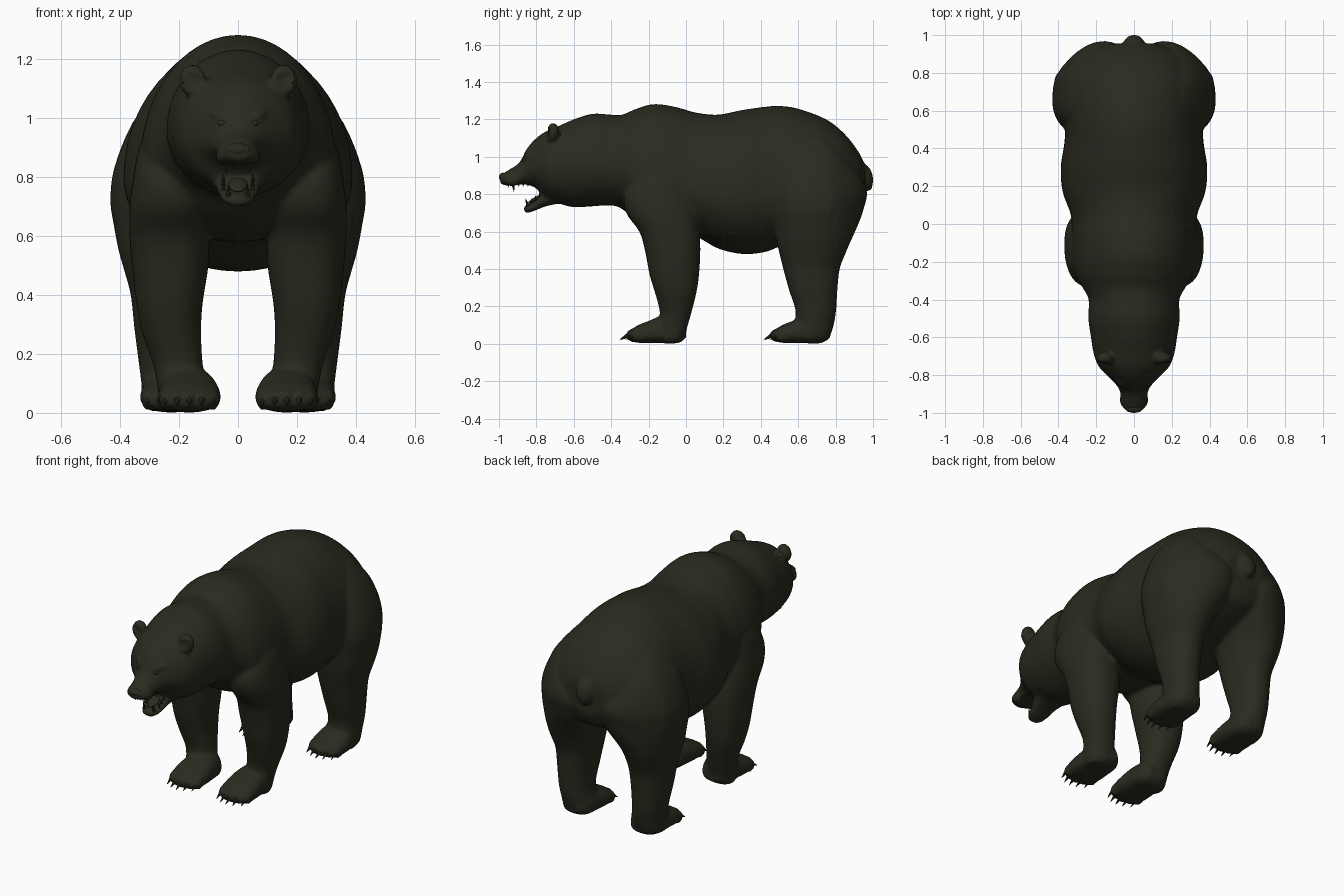
import bpy, bmesh, math
from mathutils import Matrix, Vector

if "Cube" in bpy.data.objects:
    bpy.data.objects.remove(bpy.data.objects["Cube"])

fur_mat = bpy.data.materials.new("dark olive fur")
fur_mat.diffuse_color = (0.024, 0.0235, 0.014, 1)
fur_mat.use_nodes = True
fur_mat.node_tree.nodes["Principled BSDF"].inputs["Base Color"].default_value = fur_mat.diffuse_color


def spline(rows, steps=4):
    """Catmull-Rom interpolation of section rows."""
    out = []
    for i in range(len(rows) - 1):
        p = [rows[max(i - 1, 0)], rows[i], rows[i + 1], rows[min(i + 2, len(rows) - 1)]]
        for s in range(steps):
            t = s / steps
            out.append([0.5 * (2 * b + (c - a) * t + (2 * a - 5 * b + 4 * c - d) * t * t
                               + (3 * b - a - 3 * c + d) * t ** 3) for a, b, c, d in zip(*p)])
    return out + [list(rows[-1])]


def loft(bm, rows, axis, power=0.9, n=32):
    """Closed tube; row = position, centre x, half width, low, widest, high."""
    rings = []
    for pos, cx, rx, lo, mid, hi in spline(rows):
        ring = []
        for k in range(n):
            a = 2 * math.pi * k / n
            c, s = math.cos(a), math.sin(a)
            u = cx + rx * math.copysign(abs(c) ** power, c)
            v = mid + (hi - mid if s > 0 else mid - lo) * math.copysign(abs(s) ** power, s)
            ring.append(bm.verts.new((u, pos, v) if axis == 'y' else (u, v, pos)))
        rings.append(ring)
    for r, q in zip(rings, rings[1:]):
        for k in range(n):
            bm.faces.new((r[k], r[(k + 1) % n], q[(k + 1) % n], q[k]))
    bm.faces.new(rings[0])
    bm.faces.new(rings[-1])
    return [v for r in rings for v in r]


def ball(bm, centre, radii, rot=(0, 0, 0)):
    m = Matrix.Translation(centre)
    for ang, ax in zip(rot, 'XYZ'):
        m = m @ Matrix.Rotation(ang, 4, ax)
    return bmesh.ops.create_uvsphere(bm, u_segments=20, v_segments=12, radius=1,
                                     matrix=m @ Matrix.Diagonal((*radii, 1)))['verts']


def spike(bm, base, tip, r):
    base, tip = Vector(base), Vector(tip)
    d = tip - base
    m = Matrix.Translation((base + tip) / 2) @ d.to_track_quat('Z', 'Y').to_matrix().to_4x4()
    bmesh.ops.create_cone(bm, cap_ends=True, segments=8, radius1=r, radius2=r * 0.08,
                          depth=d.length, matrix=m)


def finish(bm, name):
    bmesh.ops.recalc_face_normals(bm, faces=bm.faces)
    me = bpy.data.meshes.new(name)
    bm.to_mesh(me)
    bm.free()
    me.materials.append(fur_mat)
    ob = bpy.data.objects.new(name, me)
    bpy.context.collection.objects.link(ob)
    bpy.ops.object.select_all(action='DESELECT')
    ob.select_set(True)
    bpy.context.view_layer.objects.active = ob
    return ob


fur = bmesh.new()

# head, neck and torso: y, low, widest, high, half width
trunk = [(-.995, .865, .885, .90, .03), (-.98, .85, .88, .91, .052), (-.94, .845, .88, .935, .066),
         (-.89, .85, .89, .97, .074), (-.85, .85, .92, 1.045, .095), (-.80, .83, .94, 1.10, .145),
         (-.75, .77, .95, 1.135, .19), (-.68, .75, .95, 1.165, .215), (-.6, .73, .96, 1.2, .228),
         (-.5, .735, .96, 1.23, .242), (-.4, .74, .95, 1.225, .24), (-.34, .72, .93, 1.225, .27),
         (-.27, .66, .88, 1.255, .31), (-.17, .6, .85, 1.282, .33), (-.05, .58, .84, 1.265, .33),
         (.05, .575, .82, 1.237, .335), (.17, .51, .8, 1.225, .378), (.3, .48, .8, 1.25, .388),
         (.42, .49, .8, 1.267, .37), (.5, .52, .8, 1.272, .365), (.6, .55, .8, 1.257, .365),
         (.75, .6, .82, 1.2, .345), (.85, .64, .85, 1.12, .29), (.92, .68, .86, 1.03, .21),
         (.955, .75, .87, .96, .12)]
loft(fur, [(y, 0, w, a, m, b) for y, a, m, b, w in trunk], 'y', 1.0, 48)

# open lower jaw
jaw = [(-.868, .708, .72, .735, .025), (-.845, .70, .72, .745, .047), (-.80, .715, .74, .77, .064),
       (-.75, .735, .78, .84, .08), (-.68, .75, .8, .86, .1)]
loft(fur, [(y, 0, w, a, m, b) for y, a, m, b, w in jaw], 'y')

# tail
ball(fur, (0, .955, .89), (.055, .045, .075), (.2, 0, 0))
ball(fur, (0, .975, .865), (.03, .025, .05), (.1, 0, 0))

# legs: z, inner x, outer x, front y, back y
front_leg = [(1.02, .18, .28, -.2, -.06), (.9, .16, .335, -.27, 0), (.8, .12, .355, -.33, .03),
             (.7, .1, .368, -.32, .06), (.6, .1, .368, -.25, .072), (.5, .1, .36, -.22, .077),
             (.37, .12, .345, -.195, .07), (.27, .125, .325, -.165, .055), (.17, .12, .29, -.14, .03),
             (.1, .11, .275, -.15, .01), (.03, .1, .265, -.15, -.01), (.006, .12, .25, -.13, -.03)]
rear_leg = [(1.1, .16, .27, .56, .75), (.98, .13, .36, .5, .87), (.83, .03, .42, .455, .965),
            (.72, .02, .433, .455, .95), (.64, .05, .422, .47, .922), (.55, .09, .405, .485, .882),
            (.48, .11, .385, .5, .852), (.4, .125, .364, .52, .822), (.29, .14, .352, .55, .81),
            (.18, .15, .338, .585, .803), (.1, .14, .328, .58, .79), (.04, .14, .325, .57, .768),
            (.006, .16, .3, .6, .73)]
paw = [(-.3, .015, .04, .07, .08), (-.26, .006, .045, .098, .1), (-.2, .003, .05, .122, .107),
       (-.13, .003, .05, .15, .1), (-.05, .003, .05, .15, .088), (0, .03, .06, .11, .05)]
feet = [(.165, 0), (.225, .77)]

for s in (-1, 1):
    for rows, widest, power in ((front_leg, .5, .88), (rear_leg, .4, .94)):
        verts = loft(fur, [(z, s * (a + b) / 2, (b - a) / 2, f, f + widest * (k - f), k)
                           for z, a, b, f, k in rows], 'z', power)
    # draw the haunch inwards towards the tail
    for v in verts:
        v.co.x -= s * .35 * max(0, v.co.y - .78) * min(1, max(0, (v.co.z - .5) / .2))
    for cx, dy in feet:
        loft(fur, [(y + dy, s * cx, w, a, m, b) for y, a, m, b, w in paw], 'y', 0.85)
        for i in range(-2, 3):
            ball(fur, (s * cx + i * .041, -.285 + dy + .008 * i * i, .045), (.021, .04, .036))
    # cupped ear
    ear = ball(fur, (s * .155, -.715, 1.128), (.047, .036, .054), (-.15, 0, s * .2))
    for v in ear:
        if v.co.y < -.735 and (Vector((v.co.x - s * .158, v.co.z - 1.128))).length < .03:
            v.co.y += .022
    # brow and cheek
    ball(fur, (s * .06, -.835, 1.005), (.04, .03, .016), (0, -s * .35, s * .5))
    ball(fur, (s * .045, -.93, .872), (.032, .045, .03))

body = finish(fur, "bear_body")
rm = body.modifiers.new("merge", 'REMESH')
rm.mode, rm.voxel_size, rm.use_smooth_shade = 'VOXEL', 0.011, True
sm = body.modifiers.new("soften", 'SMOOTH')
sm.factor, sm.iterations = 0.5, 4
bpy.ops.object.convert(target='MESH')
bpy.ops.object.shade_smooth_by_angle(angle=math.radians(40))

# claws
claws = bmesh.new()
for s in (-1, 1):
    for cx, dy in feet:
        for i in range(-2, 3):
            x, y = s * cx + i * .041, -.295 + dy + .008 * i * i
            spike(claws, (x, y, .055), (x, y - .06, .022), .015)
finish(claws, "claws")
bpy.ops.object.shade_smooth_by_angle(angle=math.radians(40))

# teeth: fangs and small incisors
teeth = bmesh.new()
for s in (-1, 1):
    spike(teeth, (s * .042, -.925, .86), (s * .04, -.92, .812), .011)
    spike(teeth, (s * .032, -.845, .735), (s * .032, -.858, .778), .01)
    for i in range(3):
        spike(teeth, (s * (.006 + .01 * i), -.95, .855), (s * (.006 + .01 * i), -.95, .835), .006)
        spike(teeth, (s * .05, -.82 + .02 * i, .755 + .015 * i),
              (s * .05, -.825 + .02 * i, .78 + .015 * i), .008)
        spike(teeth, (s * .052, -.895 + .025 * i, .86), (s * .052, -.895 + .025 * i, .84), .008)
finish(teeth, "teeth")

# tongue, nose and eyes
tongue = bmesh.new()
ball(tongue, (0, -.80, .775), (.032, .05, .012), (.5, 0, 0))
finish(tongue, "tongue")
bpy.ops.object.shade_smooth()
nose = bmesh.new()
ball(nose, (0, -.978, .892), (.04, .022, .023))
for s in (-1, 1):
    ball(nose, (s * .027, -.975, .89), (.016, .02, .018))
finish(nose, "nose")
bpy.ops.object.shade_smooth()
eyes = bmesh.new()
for s in (-1, 1):
    ball(eyes, (s * .055, -.862, .982), (.015, .013, .011))
finish(eyes, "eyes")
bpy.ops.object.shade_smooth()
